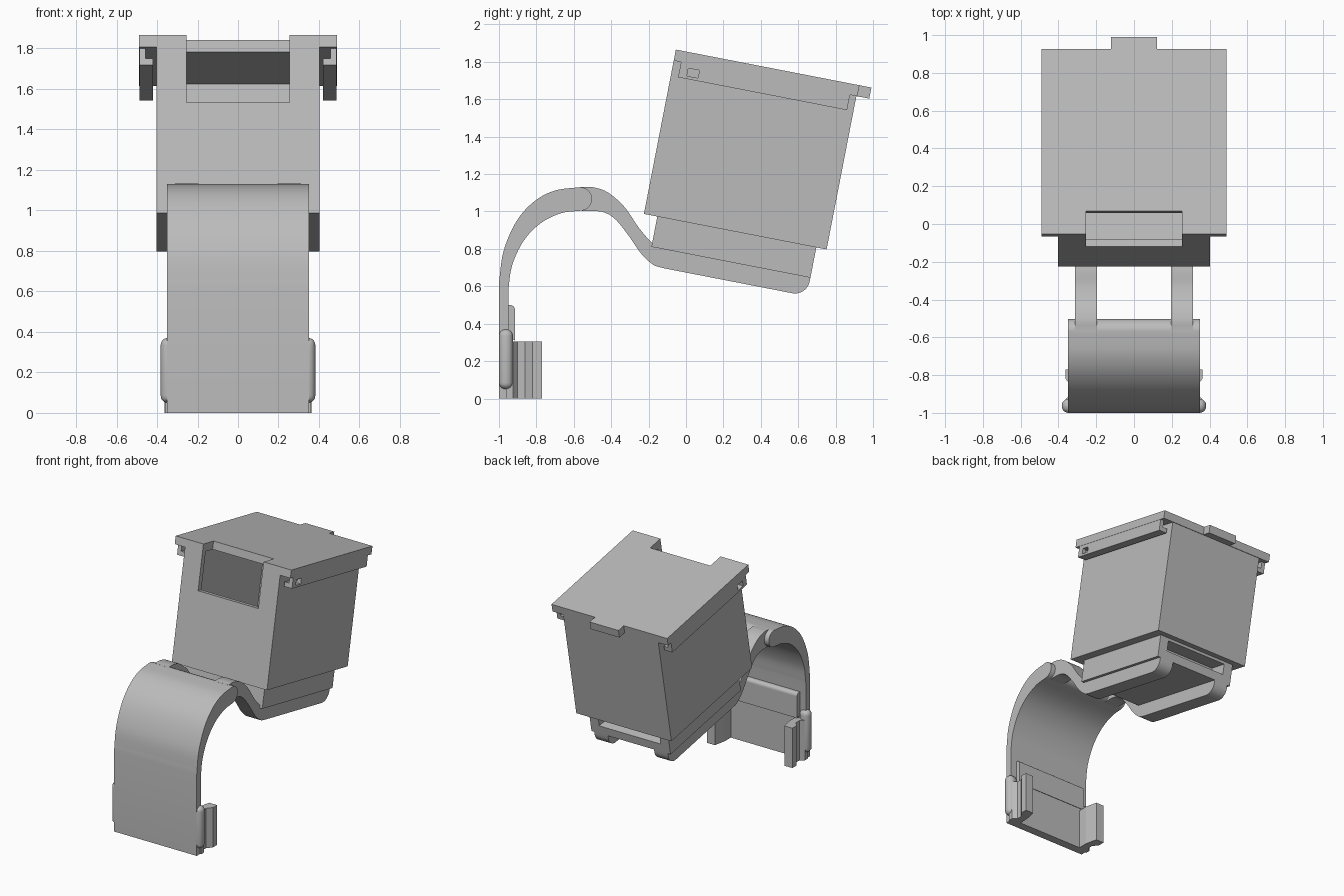
import bpy, math
from mathutils import Matrix, Vector

if "Cube" in bpy.data.objects:
    bpy.data.objects.remove(bpy.data.objects["Cube"])

grey = bpy.data.materials.new("plain_grey")
grey.diffuse_color = (0.5, 0.5, 0.5, 1)
grey.use_nodes = True
grey.node_tree.nodes["Principled BSDF"].inputs["Base Color"].default_value = grey.diffuse_color

# Tilted frame of the container: x across, y to the back, z up
TILT = Matrix.Translation((0, -0.225, 0.987)) @ Matrix.Rotation(math.radians(-11), 4, 'X')
FLAT = Matrix.Identity(4)


def prism(name, pts, lo, hi, axis='X', frame=FLAT, smooth=False):
    """Extrude a closed 2D profile along one axis (profile uses the other two)."""
    place = {'X': lambda a, b, t: (t, a, b), 'Y': lambda a, b, t: (a, t, b),
             'Z': lambda a, b, t: (a, b, t)}[axis]
    n = len(pts)
    verts = [frame @ Vector(place(a, b, t)) for t in (lo, hi) for a, b in pts]
    faces = [tuple(range(n))[::-1], tuple(range(n, 2 * n))]
    faces += [(i, (i + 1) % n, n + (i + 1) % n, n + i) for i in range(n)]
    me = bpy.data.meshes.new(name)
    me.from_pydata(verts, [], faces)
    me.materials.append(grey)
    ob = bpy.data.objects.new(name, me)
    bpy.context.collection.objects.link(ob)
    bpy.ops.object.select_all(action='DESELECT')
    ob.select_set(True)
    bpy.context.view_layer.objects.active = ob
    bpy.ops.object.mode_set(mode='EDIT')
    bpy.ops.mesh.select_all(action='SELECT')
    bpy.ops.mesh.normals_make_consistent(inside=False)
    bpy.ops.object.mode_set(mode='OBJECT')
    if smooth:
        bpy.ops.object.shade_smooth_by_angle(angle=math.radians(30))
    return ob


def box(name, x, y, z, frame=FLAT):
    return prism(name, [(x[0], y[0]), (x[1], y[0]), (x[1], y[1]), (x[0], y[1])],
                 z[0], z[1], 'Z', frame)


def apply(ob, mod):
    bpy.context.view_layer.objects.active = ob
    bpy.ops.object.modifier_apply(modifier=mod.name)


def cut(ob, cutter):
    mod = ob.modifiers.new("cut", 'BOOLEAN')
    mod.operation, mod.solver, mod.object = 'DIFFERENCE', 'EXACT', cutter
    apply(ob, mod)
    bpy.data.objects.remove(cutter)


def spline(pts, steps=6):
    """Smooth curve through the given points."""
    p = [Vector(q) for q in pts]
    p = [2 * p[0] - p[1]] + p + [2 * p[-1] - p[-2]]
    out = []
    for a, b, c, d in zip(p, p[1:], p[2:], p[3:]):
        for k in range(steps):
            t = k / steps
            out.append(0.5 * (2 * b + (c - a) * t + (2 * a - 5 * b + 4 * c - d) * t * t
                              + (3 * b - a - 3 * c + d) * t ** 3))
    return [tuple(v) for v in out] + [tuple(pts[-1])]


def arc(cy, cz, r, a0, a1, n=8):
    angles = [math.radians(a0 + (a1 - a0) * i / n) for i in range(n + 1)]
    return [(cy + r * math.cos(a), cz + r * math.sin(a)) for a in angles]


# Container: hollow box with a wide opening at the top of its front wall
body = box("container", (-0.403, 0.403), (0, 0.995), (0, 0.835), TILT)
cut(body, box("hollow", (-0.365, 0.365), (0.04, 0.955), (0.04, 0.9), TILT))
cut(body, box("opening", (-0.255, 0.255), (-0.1, 0.1), (0.556, 0.9), TILT))

# Lid with a front notch and a back pull tab
half = [(0.255, 0.125), (0.255, 0), (0.49, 0), (0.49, 1.0), (0.122, 1.0), (0.122, 1.065)]
prism("lid", half + [(-x, y) for x, y in reversed(half)], 0.835, 0.895, 'Z', TILT)

# Lid rails: L sections with a small window near the front
for s, side in ((1, "right"), (-1, "left")):
    sec = [(0.42, 0.752), (0.487, 0.752), (0.487, 0.835), (0.457, 0.835),
           (0.457, 0.785), (0.42, 0.785)]
    rail = prism(side + "_lid_rail", [(s * x, z) for x, z in sec], 0.04, 0.96, 'Y', TILT)
    cut(rail, box("window", sorted((s * 0.41, s * 0.5)), (0.085, 0.145), (0.768, 0.81), TILT))

# Base block under the container with a slot in the back
base = box("base_block", (-0.335, 0.335), (0.073, 0.939), (-0.165, 0.0), TILT)
cut(base, box("slot", (-0.26, 0.26), (0.80, 1.0), (-0.10, -0.02), TILT))

# Wide hook band, thickening towards its rounded top end
outer = [(-1, 0)] + spline([(-1, 0.62), (-0.975, 0.79), (-0.905, 0.95), (-0.81, 1.055),
                            (-0.70, 1.112), (-0.565, 1.13)])
inner = spline([(-0.565, 1.004), (-0.67, 0.99), (-0.78, 0.935), (-0.87, 0.84),
                (-0.93, 0.71), (-0.95, 0.58)]) + [(-0.95, 0)]
prism("hook_band", outer + arc(-0.565, 1.067, 0.063, 80, -80) + inner,
      -0.35, 0.35, smooth=True)

# Two arms from the hook down and along the underside of the base
def tilted(u, v):
    p = TILT @ Vector((0, u, v))
    return (p.y, p.z)


upper = spline([(-0.56, 1.13), (-0.50, 1.13), (-0.42, 1.103), (-0.33, 1.025),
                (-0.25, 0.91), (-0.18, 0.83), tilted(0.12, -0.164)])
end = [tilted(0.939, -0.164)] + [tilted(u, v) for u, v in arc(0.859, -0.185, 0.08, 0, -90)]
lower = spline([tilted(0.16, -0.265), (-0.175, 0.715), (-0.24, 0.775), (-0.31, 0.875),
                (-0.38, 0.96), (-0.45, 0.998), (-0.56, 1.004)])
for s, side in ((1, "right"), (-1, "left")):
    prism(side + "_arm", upper + end + lower, *sorted((s * 0.195, s * 0.312)), smooth=True)

    # Rounded grip pad on each edge of the band
    pad = box(side + "_grip_pad", sorted((s * 0.30, s * 0.382)), (-1.0, -0.925), (0.05, 0.37))
    bev = pad.modifiers.new("round", 'BEVEL')
    bev.width, bev.segments = 0.035, 5
    apply(pad, bev)
    bpy.ops.object.shade_smooth_by_angle(angle=math.radians(35))

    # Clip rail: narrow neck with a flange turned outwards
    clip = [(0.36, -0.96), (0.36, -0.925), (0.33, -0.90), (0.33, -0.86), (0.362, -0.82),
            (0.362, -0.77), (0.295, -0.77), (0.275, -0.86), (0.275, -0.96)]
    prism(side + "_clip", [(s * x, y) for x, y in clip], 0, 0.305, 'Z')

# Backing plate between the clips, with a rounded ridge above it
box("backing_plate", (-0.30, 0.30), (-0.96, -0.935), (0, 0.36))
prism("backing_ridge", [(-0.96, 0.34), (-0.915, 0.31), (-0.915, 0.475)]
      + arc(-0.94, 0.475, 0.025, 0, 90) + [(-0.96, 0.50)], -0.30, 0.30, smooth=True)
